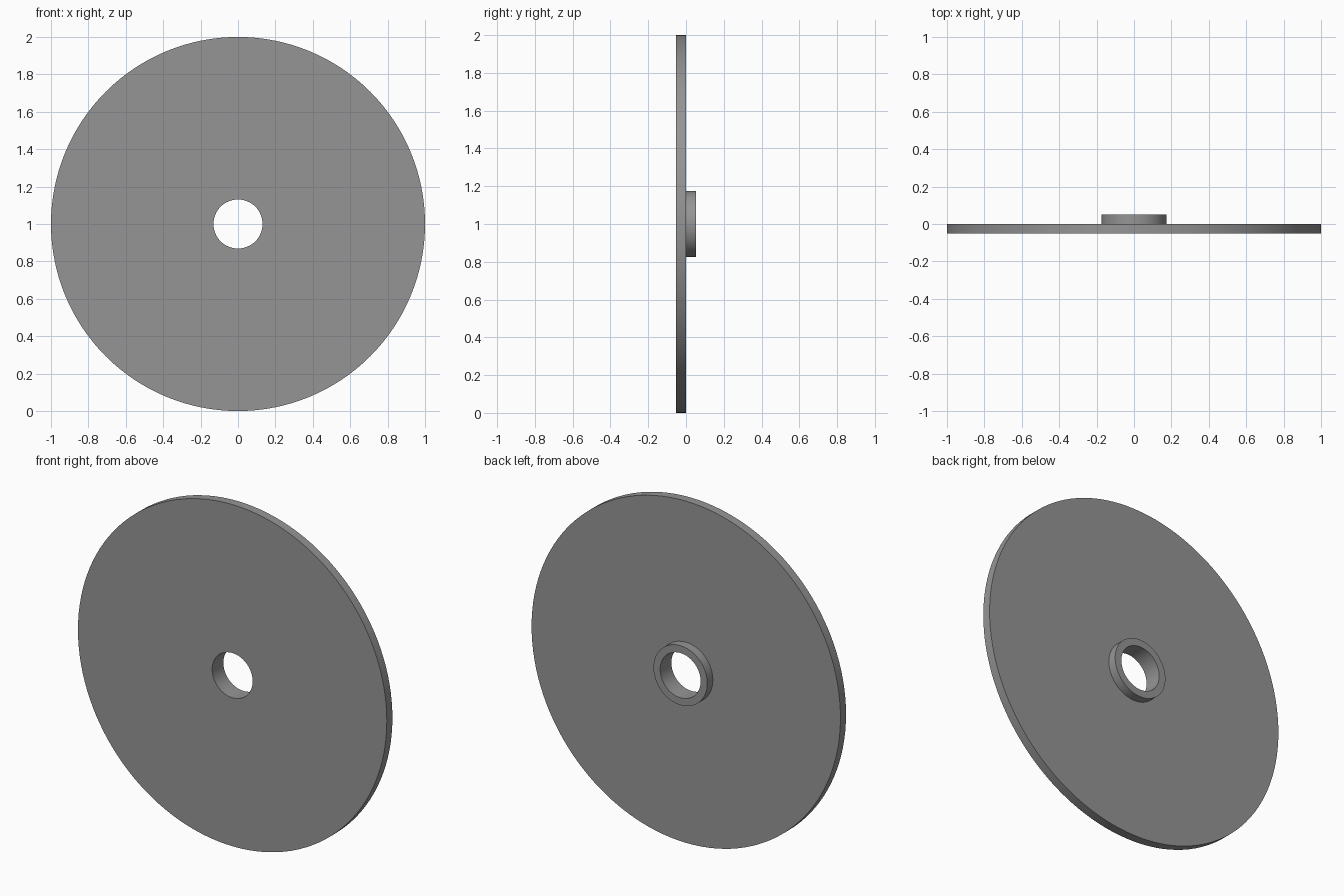
import bpy, bmesh
from math import cos, sin, tau

if "Cube" in bpy.data.objects:
    bpy.data.objects.remove(bpy.data.objects["Cube"])

SEGMENTS = 128
CENTER_Z = 1.0

# Closed (radius, y) section: thin disc with a raised collar at the back
PROFILE = [(0.131, -0.052), (1.0, -0.052), (1.0, 0.0),
           (0.174, 0.0), (0.174, 0.052), (0.131, 0.052)]


def lathe(name, profile):
    """Revolve a closed section around the y axis."""
    bm = bmesh.new()
    rings = [[bm.verts.new((r * cos(tau * i / SEGMENTS), y,
                            CENTER_Z + r * sin(tau * i / SEGMENTS)))
              for i in range(SEGMENTS)] for r, y in profile]
    for a, b in zip(rings, rings[1:] + rings[:1]):
        for i in range(SEGMENTS):
            j = (i + 1) % SEGMENTS
            bm.faces.new((a[i], a[j], b[j], b[i]))
    bmesh.ops.recalc_face_normals(bm, faces=bm.faces)
    mesh = bpy.data.meshes.new(name)
    bm.to_mesh(mesh)
    bm.free()
    obj = bpy.data.objects.new(name, mesh)
    bpy.context.collection.objects.link(obj)
    return obj


# Flanged disc with bore and rear collar
disc = lathe("disc_with_collar", PROFILE)
bpy.context.view_layer.objects.active = disc
disc.select_set(True)
bpy.ops.object.shade_smooth_by_angle()

# Dark grey finish
dark_grey = bpy.data.materials.new("dark_grey")
dark_grey.diffuse_color = (0.3, 0.3, 0.3, 1.0)
dark_grey.use_nodes = True
dark_grey.node_tree.nodes["Principled BSDF"].inputs["Base Color"].default_value = dark_grey.diffuse_color
disc.data.materials.append(dark_grey)
